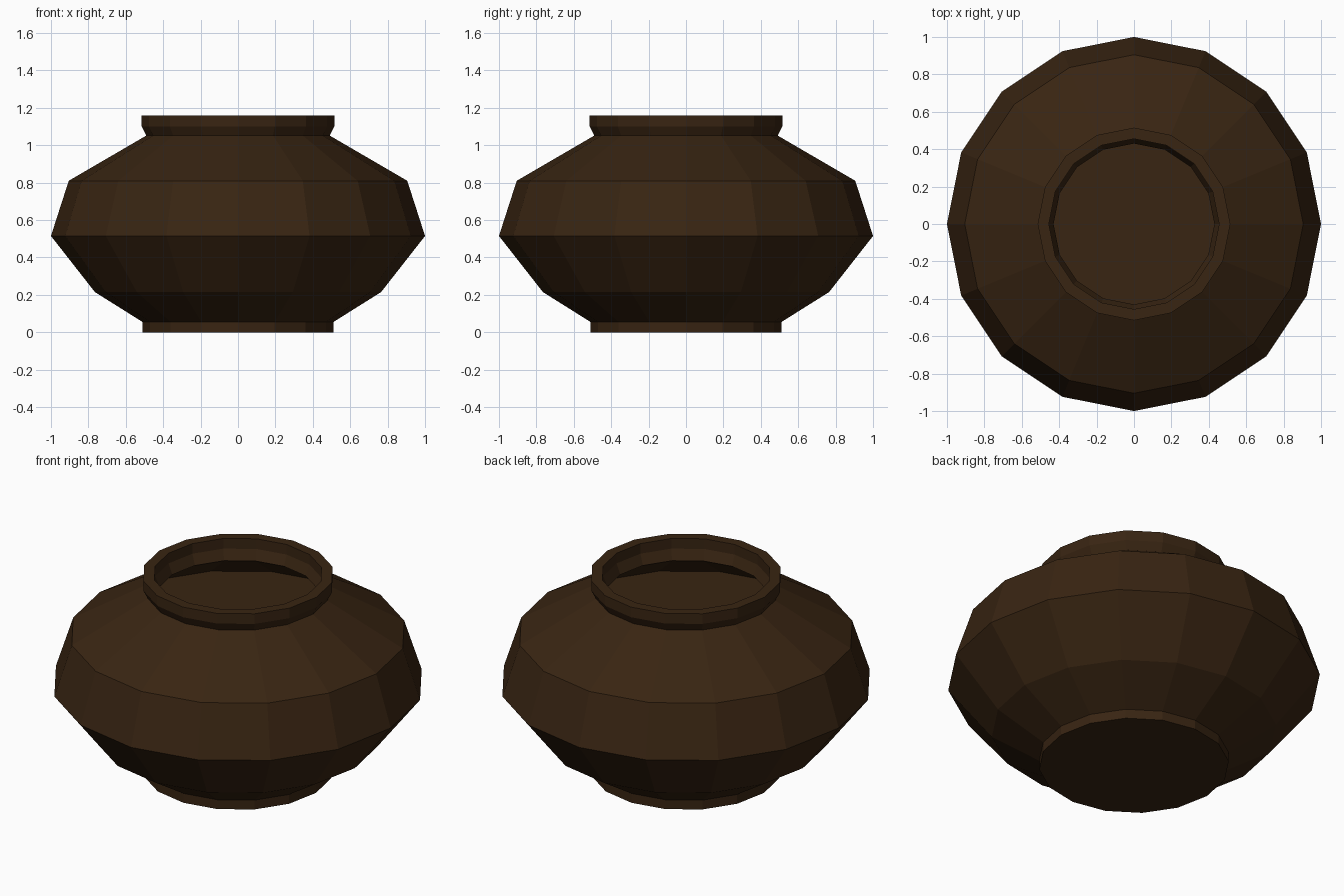
import bpy, bmesh, math

if "Cube" in bpy.data.objects:
    bpy.data.objects.remove(bpy.data.objects["Cube"])

SIDES = 16

clay = bpy.data.materials.new("dark_clay")
clay.diffuse_color = (0.04, 0.018, 0.006, 1)
clay.use_nodes = True
clay.node_tree.nodes["Principled BSDF"].inputs["Base Color"].default_value = clay.diffuse_color


def lathe(name, profile):
    """Revolve (radius, height) points about z; cap the first and last rings."""
    bm = bmesh.new()
    rings = []
    for r, z in profile:
        rings.append([bm.verts.new((r * math.cos(2 * math.pi * i / SIDES),
                                    r * math.sin(2 * math.pi * i / SIDES), z))
                      for i in range(SIDES)])
    for a, b in zip(rings, rings[1:]):
        for i in range(SIDES):
            j = (i + 1) % SIDES
            bm.faces.new((a[i], a[j], b[j], b[i]))
    bm.faces.new(rings[0][::-1])
    bm.faces.new(rings[-1])
    mesh = bpy.data.meshes.new(name)
    bm.to_mesh(mesh)
    bm.free()
    mesh.materials.append(clay)
    obj = bpy.data.objects.new(name, mesh)
    bpy.context.collection.objects.link(obj)
    return obj


# Foot, belly, shoulder and rim outside, then down the inside to a flat fill
lathe("pot", [
    (0.51, 0.0), (0.51, 0.055), (0.765, 0.215), (1.0, 0.515),
    (0.905, 0.81), (0.49, 1.052), (0.515, 1.10), (0.515, 1.16),
    (0.455, 1.16), (0.455, 1.10), (0.43, 1.04), (0.84, 0.79),
])
